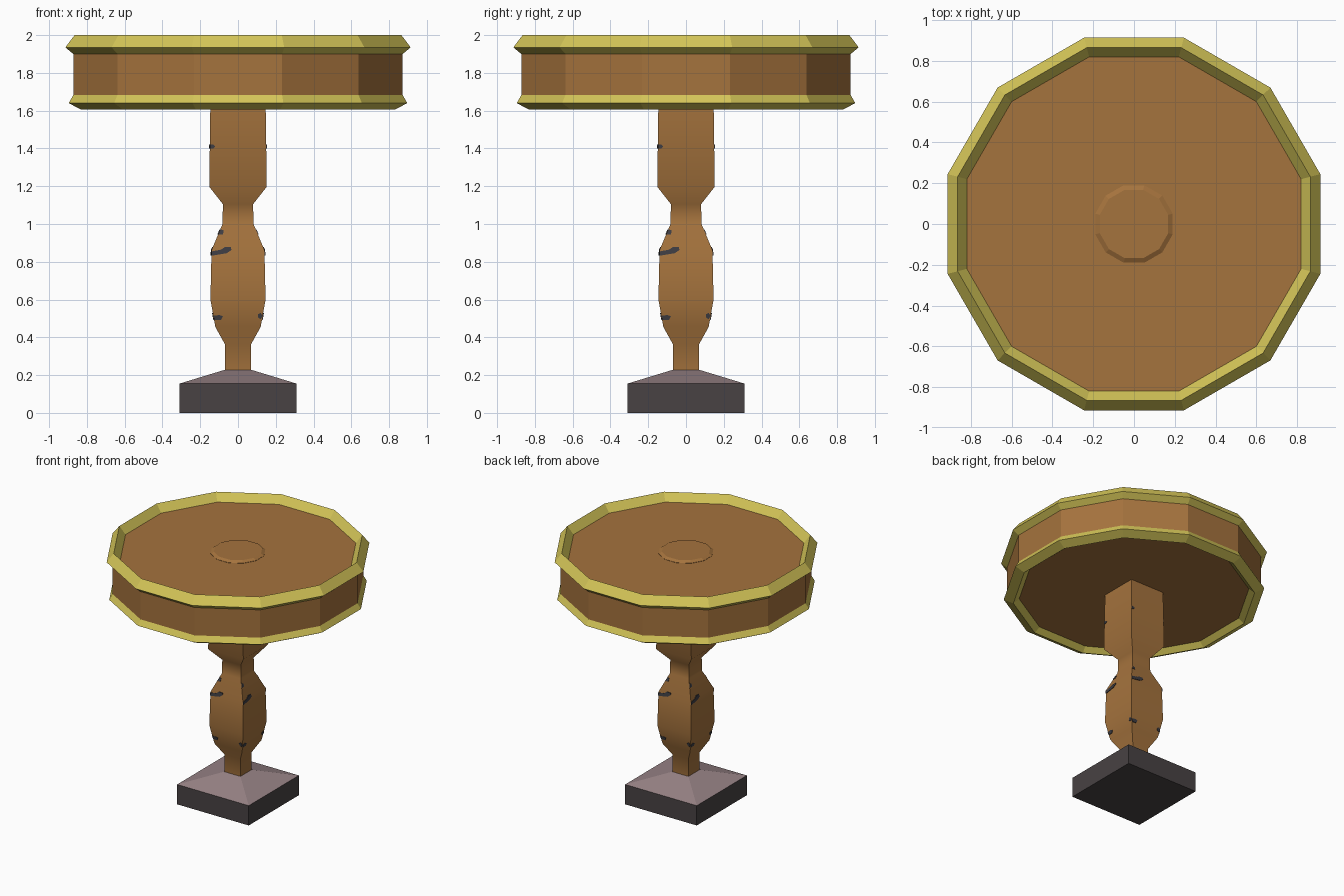
import bpy, bmesh, math

if "Cube" in bpy.data.objects:
    bpy.data.objects.remove(bpy.data.objects["Cube"])


def srgb(r, g, b):
    def lin(c):
        c /= 255
        return c / 12.92 if c <= 0.04045 else ((c + 0.055) / 1.055) ** 2.4
    return (lin(r), lin(g), lin(b), 1)


def material(name, rgb):
    m = bpy.data.materials.new(name)
    m.diffuse_color = srgb(*rgb)
    m.use_nodes = True
    m.node_tree.nodes["Principled BSDF"].inputs["Base Color"].default_value = m.diffuse_color
    return m


wood = material("brown wood", (165, 115, 61))
brass = material("yellow trim", (212, 197, 88))
stone = material("dark stone", (72, 66, 67))
cap = material("pale stone", (152, 131, 134))
chip = material("dark chips", (62, 61, 66))


def finish(name, bm, mats, smooth=0):
    bmesh.ops.recalc_face_normals(bm, faces=bm.faces)
    me = bpy.data.meshes.new(name)
    bm.to_mesh(me)
    bm.free()
    for m in mats:
        me.materials.append(m)
    ob = bpy.data.objects.new(name, me)
    bpy.context.collection.objects.link(ob)
    if smooth:
        bpy.context.view_layer.objects.active = ob
        ob.select_set(True)
        bpy.ops.object.shade_smooth_by_angle(angle=math.radians(smooth))
        ob.select_set(False)
    return ob


def loft(profile, sides, closed=False):
    """Sweep (half width, z) points round z; flats face the axes."""
    bm = bmesh.new()
    rings = []
    for w, z in profile:
        r = w / math.cos(math.pi / sides)
        angles = [(2 * i + 1) * math.pi / sides for i in range(sides)]
        rings.append([bm.verts.new((r * math.cos(a), r * math.sin(a), z)) for a in angles])
    pairs = list(zip(rings, rings[1:]))
    if closed:
        pairs.append((rings[-1], rings[0]))
    else:
        bm.faces.new(rings[0])
        bm.faces.new(rings[-1])
    for lo, hi in pairs:
        for i in range(sides):
            j = (i + 1) % sides
            bm.faces.new((lo[i], lo[j], hi[j], hi[i]))
    return bm


# Square stone foot with a sloped pale top
bm = loft([(0.31, 0), (0.31, 0.155), (0.07, 0.228)], 4)
for f in bm.faces:
    f.material_index = int(f.calc_center_median().z > 0.16)
finish("base", bm, [stone, cap])

# Carved square pillar
PILLAR = [(0.07, 0.20), (0.07, 0.365), (0.12, 0.455), (0.146, 0.60), (0.14, 0.862),
          (0.082, 1.0), (0.08, 1.105), (0.152, 1.197), (0.146, 1.66)]
finish("pillar", loft(PILLAR, 4), [wood], 42)

# Twelve-sided top with brass rims and a raised centre disc
finish("tabletop", loft([(0.872, 1.64), (0.872, 1.94)], 12), [wood])
finish("upper_rim", loft([(0.82, 1.94), (0.865, 2.0), (0.914, 1.935), (0.868, 1.897)], 12, True), [brass])
finish("lower_rim", loft([(0.868, 1.69), (0.896, 1.64), (0.83, 1.605), (0.79, 1.64)], 12, True), [brass])
finish("centre_disc", loft([(0.19, 1.93), (0.19, 1.942), (0.168, 1.955)], 12), [wood])


# Chipped patches, repeated on the four pillar sides
def half_width(z):
    for (w0, z0), (w1, z1) in zip(PILLAR, PILLAR[1:]):
        if z0 <= z <= z1:
            return w0 + (w1 - w0) * (z - z0) / (z1 - z0)


CHIPS = [
    [(-0.15, 1.40), (-0.13, 1.40), (-0.12, 1.41), (-0.13, 1.42), (-0.15, 1.42)],
    [(-0.11, 0.945), (-0.08, 0.945), (-0.075, 0.965), (-0.09, 0.972)],
    [(-0.15, 0.832), (-0.06, 0.845), (-0.035, 0.862), (-0.037, 0.878), (-0.07, 0.878),
     (-0.09, 0.864), (-0.15, 0.855)],
    [(-0.125, 0.492), (-0.09, 0.492), (-0.08, 0.512), (-0.10, 0.518), (-0.13, 0.514)],
    [(0.105, 0.505), (0.12, 0.497), (0.14, 0.512), (0.12, 0.53), (0.105, 0.522)],
]
bm = bmesh.new()
for k in range(4):
    c, s = [(1, 0), (0, 1), (-1, 0), (0, -1)][k]
    for patch in CHIPS:
        vs = []
        for x, z in patch:
            w = half_width(z)
            x, y = max(-w, min(w, x)), -w - 0.004
            vs.append(bm.verts.new((x * c - y * s, x * s + y * c, z)))
        face = bm.faces.new(vs)
        face.normal_update()
        back = bmesh.ops.extrude_face_region(bm, geom=[face], use_keep_orig=True)
        for v in back["geom"]:
            if isinstance(v, bmesh.types.BMVert):
                v.co.x -= s * 0.006
                v.co.y += c * 0.006
finish("pillar_chips", bm, [chip])
